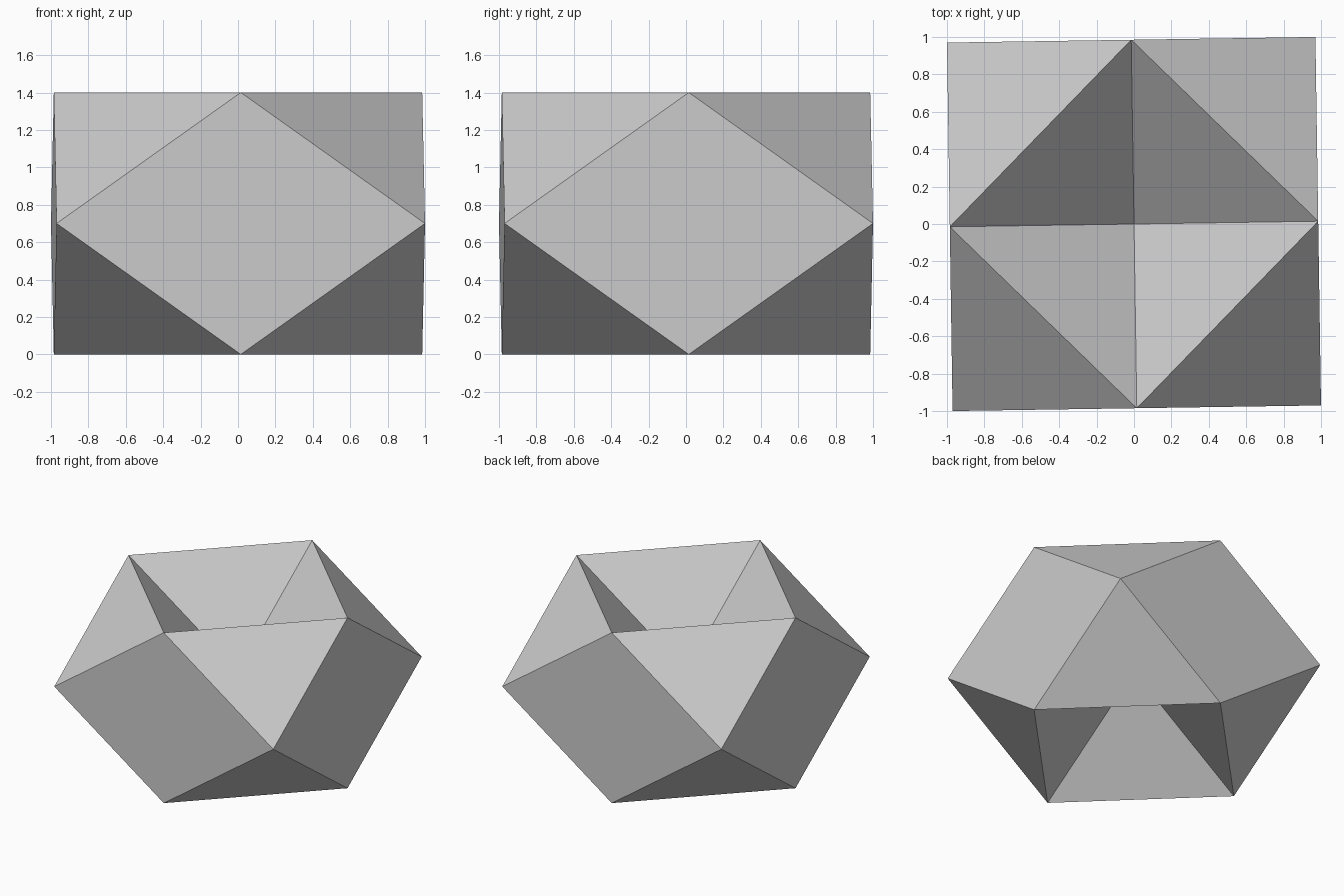
import bpy, bmesh, math
from mathutils import Matrix, Vector

cube = bpy.data.objects.get("Cube")
if cube:
    bpy.data.objects.remove(cube, do_unlink=True)

RADIUS = 0.985           # half width across the side faces
HALF_HEIGHT = 0.7
TWIST = math.radians(0.87)

# Single grey material
grey = bpy.data.materials.new("light grey")
grey.use_nodes = True
colour = (0.6, 0.6, 0.6, 1)
grey.diffuse_color = colour
grey.node_tree.nodes["Principled BSDF"].inputs["Base Color"].default_value = colour

# Outer shell: midpoints of the twelve edges of a box, wrapped in a hull
bm = bmesh.new()
for axis in range(3):
    for a in (-1, 1):
        for b in (-1, 1):
            p = [a, b]
            p.insert(axis, 0)
            bm.verts.new(p)
bmesh.ops.convex_hull(bm, input=bm.verts[:])
bmesh.ops.dissolve_limit(bm, angle_limit=0.02, verts=bm.verts[:], edges=bm.edges[:])
bmesh.ops.recalc_face_normals(bm, faces=bm.faces[:])

# Top and bottom pits: sink the two end faces to the centre
ends = [f for f in bm.faces if abs(f.normal.z) > 0.9]
for v in bmesh.ops.poke(bm, faces=ends)["verts"]:
    v.co = Vector((0, 0, 0))

# Size, slight twist and standing height
bm.transform(Matrix.Translation((0, 0, HALF_HEIGHT))
             @ Matrix.Rotation(TWIST, 4, "Z")
             @ Matrix.Diagonal((RADIUS, RADIUS, HALF_HEIGHT, 1)))
bm.normal_update()

mesh = bpy.data.meshes.new("faceted_solid")
bm.to_mesh(mesh)
bm.free()
mesh.materials.append(grey)
solid = bpy.data.objects.new("faceted_solid", mesh)
bpy.context.collection.objects.link(solid)
